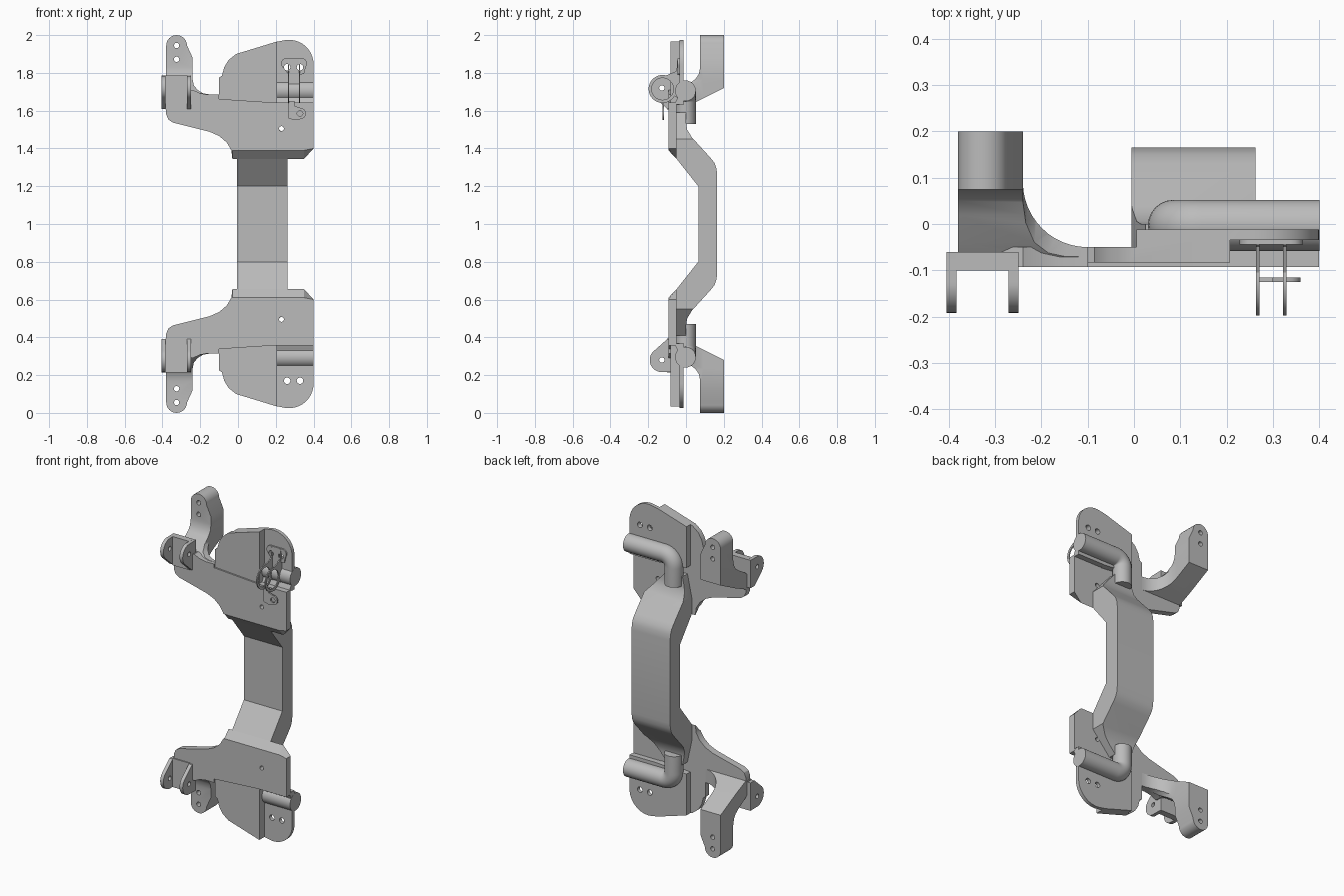
import bpy, bmesh, math
from mathutils import Matrix, Vector

if "Cube" in bpy.data.objects:
    bpy.data.objects.remove(bpy.data.objects["Cube"], do_unlink=True)

grey = bpy.data.materials.new("cast grey")
grey.use_nodes = True
grey.diffuse_color = (0.5, 0.5, 0.5, 1)
grey.node_tree.nodes["Principled BSDF"].inputs["Base Color"].default_value = (0.5, 0.5, 0.5, 1)

AXES = {"x": lambda a, b, d: (d, a, b),
        "y": lambda a, b, d: (a, d, b),
        "z": lambda a, b, d: (a, b, d)}
parts = []


def add(name, bm):
    bmesh.ops.recalc_face_normals(bm, faces=bm.faces)
    me = bpy.data.meshes.new(name)
    bm.to_mesh(me)
    bm.free()
    me.materials.append(grey)
    ob = bpy.data.objects.new(name, me)
    bpy.context.collection.objects.link(ob)
    parts.append(ob)
    return ob


def prism(name, pts, axis, lo, hi):
    """Extrude an outline along one axis."""
    bm = bmesh.new()
    rings = [[bm.verts.new(AXES[axis](a, b, d)) for a, b in pts] for d in (lo, hi)]
    for ring in rings:
        bm.faces.new(ring)
    for i in range(len(pts)):
        j = (i + 1) % len(pts)
        bm.faces.new((rings[0][i], rings[0][j], rings[1][j], rings[1][i]))
    return add(name, bm)


def arc(a, b, r, start, end, n=12):
    steps = [math.radians(start + (end - start) * i / n) for i in range(n + 1)]
    return [(a + r * math.cos(t), b + r * math.sin(t)) for t in steps]


def disc(a, b, r):
    return arc(a, b, r, 0, 345, 23)


def combine(ob, cutter, op):
    mod = ob.modifiers.new("cut", "BOOLEAN")
    mod.operation, mod.object, mod.solver = op, cutter, "EXACT"
    deps = bpy.context.evaluated_depsgraph_get()
    me = bpy.data.meshes.new_from_object(ob.evaluated_get(deps))
    ob.modifiers.clear()
    ob.data = me
    parts.remove(cutter)
    bpy.data.objects.remove(cutter, do_unlink=True)


def drill(ob, axis, holes, r):
    for a, b in holes:
        combine(ob, prism("drill", disc(a, b, r), axis, -0.6, 0.6), "DIFFERENCE")


def flip(pts):
    return [(a, 2 - b) for a, b in reversed(pts)]


# Cranked centre beam, tapering towards each elbow
side = [(0.065, 1.2), (-0.05, 1.345), (-0.06, 1.6), (0, 1.6), (0, 1.54), (0.006, 1.5),
        (0.03, 1.46), (0.13, 1.35), (0.15, 1.325), (0.161, 1.295), (0.165, 1.26)]
beam = prism("centre_beam", side + flip(side), "x", -0.2, 0.5)
face = [(0.262, 1.45), (0.14, 1.59), (0.025, 1.59), (-0.005, 1.45)]
combine(beam, prism("beam_face", face + flip(face), "y", -0.5, 0.5), "INTERSECT")

# Main plate, with its inner edge sloping into the beam
outline = [(0.4, 1.4), (0.35, 1.345), (-0.03, 1.345), (-0.035, 1.39), (-0.06, 1.432),
           (-0.1, 1.466), (-0.15, 1.488), (-0.345, 1.537), (-0.368, 1.552), (-0.38, 1.58),
           (-0.38, 1.66), (-0.24, 1.71), (-0.2, 1.692), (-0.16, 1.685), (-0.1, 1.685),
           (-0.1, 1.662), (0.207, 1.642), (0.4, 1.642)]
plate = prism("main_plate", outline, "y", -0.093, -0.05)
for v in plate.data.vertices:
    if v.co.y < -0.07:
        v.co.z = max(v.co.z, 1.39 if v.co.x < 0.38 else 1.4)
drill(plate, "y", [(0.23, 1.505)], 0.013)

# Outer plate: thick cover on one side, thin recessed flange on the other
outline = [(0.4, 1.63), (0.207, 1.63), (-0.1, 1.655), (-0.1, 1.775), (-0.085, 1.785),
           (-0.073, 1.83), (-0.05, 1.868), (-0.01, 1.9), (0.2, 1.964)]
outline += arc(0.27, 1.845, 0.13, 100, 0)
cover = prism("outer_plate", outline, "y", -0.3, 0.3)
steps = [(-0.2, -0.083), (0.207, -0.083), (0.207, -0.035), (0.5, -0.035),
         (0.5, -0.012), (0.005, -0.012), (0.005, -0.05), (-0.2, -0.05)]
combine(cover, prism("cover_steps", steps, "z", 1.5, 2.2), "INTERSECT")
drill(cover, "y", [(0.26, 1.83), (0.328, 1.83)], 0.017)
prism("flange_fillet", [(-0.02, 1.632), (-0.06, 1.632), (-0.058, 1.642), (-0.048, 1.66),
                        (-0.04, 1.685), (-0.036, 1.715), (-0.03, 1.74)], "x", 0.2, 0.399)

# Rear mounting arm, shaped by its three outlines
outline = [(-0.38, 1.58), (-0.2, 1.52), (-0.1, 1.52), (-0.1, 1.685), (-0.15, 1.686),
           (-0.185, 1.692), (-0.215, 1.71), (-0.234, 1.735), (-0.24, 1.765), (-0.24, 1.88)]
outline += arc(-0.325, 1.945, 0.055, 0, 180)
arm = prism("mounting_arm", outline, "y", -0.4, 0.4)
arm_side = [(-0.09, 1.4), (-0.05, 1.4), (-0.05, 1.6), (0.05, 1.645), (0.2, 1.72), (0.2, 2.1),
            (0.075, 2.1), (0.075, 1.83), (0.068, 1.795), (0.05, 1.767), (0.02, 1.745),
            (-0.04, 1.71), (-0.09, 1.67)]
combine(arm, prism("arm_side", arm_side, "x", -0.6, 0.1), "INTERSECT")
arm_top = [(-0.5, -0.2), (0, -0.2), (0, -0.05)] + arc(-0.1, 0.09, 0.14, 270, 180)
arm_top += [(-0.24, 0.4), (-0.5, 0.4)]
combine(arm, prism("arm_top", arm_top, "z", 1.2, 2.3), "INTERSECT")
drill(arm, "y", [(-0.325, 1.945), (-0.325, 1.872)], 0.014)

# Clevis with two pivot lugs
prism("clevis_base", [(-0.385, -0.06), (-0.268, -0.06), (-0.268, -0.1), (-0.385, -0.1)],
      "z", 1.605, 1.785)
lug_side = [(-0.06, 1.61), (-0.06, 1.785)] + arc(-0.128, 1.72, 0.064, 85, 235, 18)
lug_side += [(-0.1, 1.61)]
for name, x in (("clevis_outer_lug", -0.405), ("clevis_inner_lug", -0.271)):
    lug = prism(name, lug_side, "x", x, x + 0.022)
    drill(lug, "x", [(-0.128, 1.72)], 0.014)

# Bent tube leaving the beam sideways
path = [(0.085, 1.53)] + arc(0.145, 1.645, 0.06, 180, 90, 8) + [(0.401, 1.705)]
bm = bmesh.new()
rings = []
for i, (x, z) in enumerate(path):
    a, b = path[max(i - 1, 0)], path[min(i + 1, len(path) - 1)]
    if i == 0:
        a, b = (0, 0), (0, 1)
    if i == len(path) - 1:
        a, b = (0, 0), (1, 0)
    across = Vector((-(b[1] - a[1]), 0, b[0] - a[0])).normalized()
    rings.append([bm.verts.new(Vector((x, -0.003, z)) + across * c + Vector((0, s, 0)))
                  for c, s in disc(0, 0, 0.055)])
for p, q in zip(rings, rings[1:]):
    for i in range(len(p)):
        j = (i + 1) % len(p)
        bm.faces.new((p[i], p[j], q[j], q[i]))
bm.faces.new(rings[0])
bm.faces.new(rings[-1])
add("side_tube", bm)

# Mirror everything except the beam to the lower end
for ob in [p for p in parts if p is not beam]:
    low = ob.copy()
    low.data = ob.data.copy()
    low.data.transform(Matrix.Translation((0, 0, 2)) @ Matrix.Scale(-1, 4, (0, 0, 1)))
    low.data.flip_normals()
    low.name, ob.name = "lower_" + ob.name, "upper_" + ob.name
    bpy.context.collection.objects.link(low)
    parts.append(low)

# Small ring bracket, upper end only
tab = [(0.27, 1.66), (0.322, 1.66), (0.322, 1.79), (0.35, 1.795)]
tab += arc(0.338, 1.85, 0.027, -40, 90, 6) + arc(0.255, 1.85, 0.027, 90, 220, 6) + [(0.268, 1.79)]
tab = prism("bracket_tab", tab, "y", -0.044, -0.034)
drill(tab, "y", [(0.26, 1.83), (0.328, 1.83)], 0.017)
ring_side = [(-0.036, 1.66), (-0.036, 1.87), (-0.046, 1.87), (-0.05, 1.81)]
ring_side += arc(-0.124, 1.715, 0.074, 75, 330, 24)
for name, x in (("bracket_left_ring", 0.322), ("bracket_right_ring", 0.264)):
    ring = prism(name, ring_side, "x", x, x + 0.007)
    drill(ring, "x", [(-0.124, 1.715)], 0.058)
ear = [(0.266, 1.65), (0.266, 1.56), (0.3, 1.55)] + arc(0.33, 1.585, 0.03, -90, 90, 8)
ear = prism("bracket_ear", ear + [(0.3, 1.625), (0.3, 1.65)], "y", -0.125, -0.116)
drill(ear, "y", [(0.328, 1.585)], 0.015)

# Smooth the rounded faces, keep the edges sharp
for ob in bpy.context.selected_objects:
    ob.select_set(False)
for ob in parts:
    ob.select_set(True)
bpy.context.view_layer.objects.active = beam
bpy.ops.object.shade_smooth_by_angle(angle=math.radians(30))
